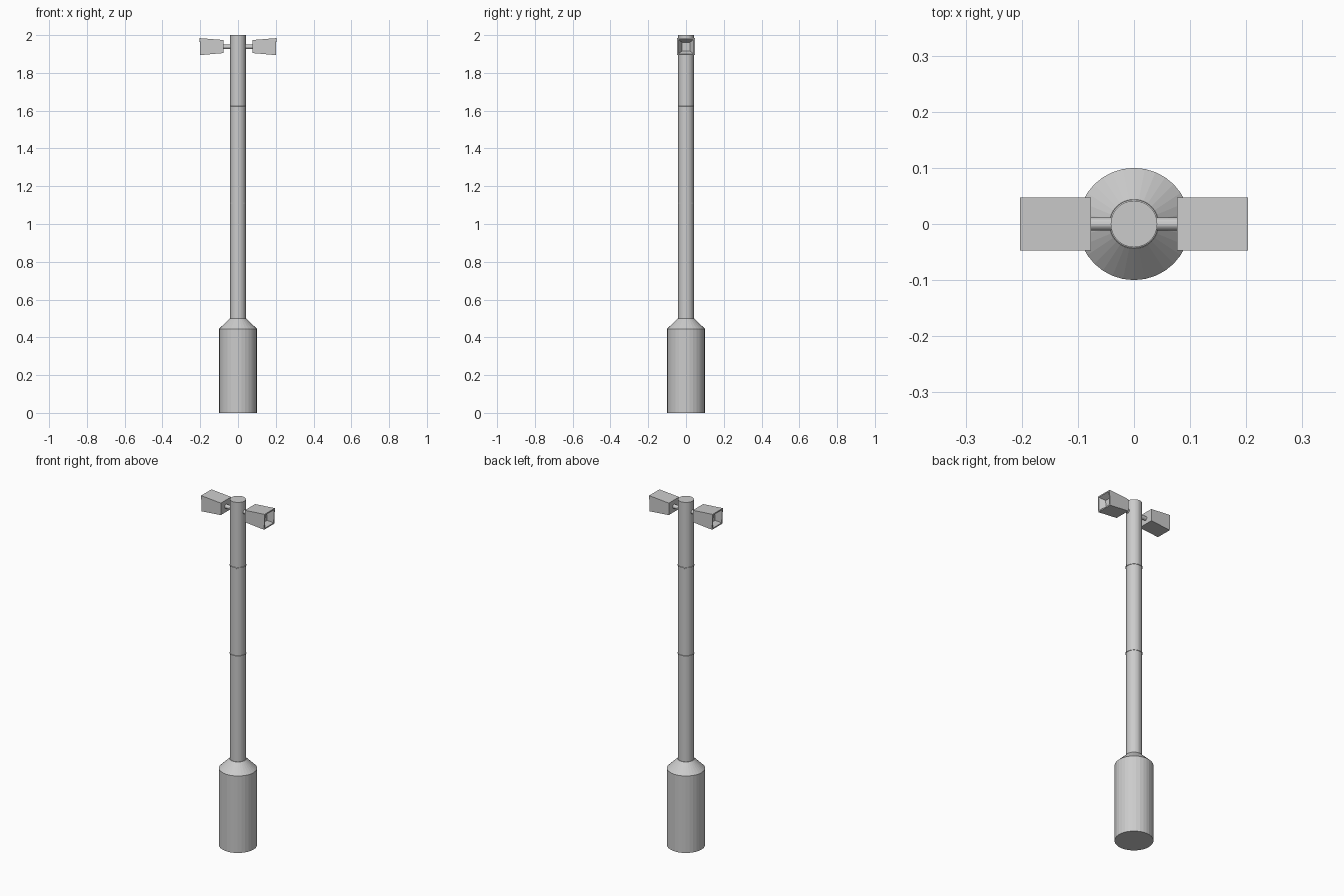
import bpy, bmesh, math
from mathutils import Vector

if "Cube" in bpy.data.objects:
    bpy.data.objects.remove(bpy.data.objects["Cube"])

SIDES = 32


def finish(bm, name):
    bmesh.ops.recalc_face_normals(bm, faces=bm.faces[:])
    mesh = bpy.data.meshes.new(name)
    bm.to_mesh(mesh)
    bm.free()
    obj = bpy.data.objects.new(name, mesh)
    bpy.context.collection.objects.link(obj)
    return obj


def lathe(name, profile):
    """Closed solid of revolution from (radius, z) points."""
    bm = bmesh.new()
    rings = []
    for r, z in profile:
        rings.append([bm.verts.new((r * math.cos(a), r * math.sin(a), z))
                      for a in (2 * math.pi * i / SIDES for i in range(SIDES))])
    for lo, hi in zip(rings, rings[1:]):
        for i in range(SIDES):
            j = (i + 1) % SIDES
            bm.faces.new((lo[i], lo[j], hi[j], hi[i]))
    bm.faces.new(rings[0])
    bm.faces.new(rings[-1])
    return finish(bm, name)


def lamp_head(name, side):
    """Flared box whose outer mouth funnels in to a small lens."""
    # sections: x at top, x at bottom, half width, z bottom, z top
    sections = [
        (0.077, 0.077, 0.047, 1.905, 1.974),
        (0.203, 0.200, 0.047, 1.894, 1.984),
        (0.203, 0.200, 0.040, 1.901, 1.977),
        (0.172, 0.171, 0.021, 1.915, 1.962),
    ]
    bm = bmesh.new()
    loops = []
    for xt, xb, w, zb, zt in sections:
        loops.append([bm.verts.new(p) for p in (
            (side * xb, -w, zb), (side * xb, w, zb),
            (side * xt, w, zt), (side * xt, -w, zt))])
    for a, b in zip(loops, loops[1:]):
        for i in range(4):
            j = (i + 1) % 4
            bm.faces.new((a[i], a[j], b[j], b[i]))
    bm.faces.new(loops[0])
    bm.faces.new(loops[-1])
    return finish(bm, name)


# Weighted base with sloped shoulder
lathe("base", [(0.1, 0), (0.1, 0.445), (0.044, 0.5)])

# Pole with two thin seam rings
pole = [(0.0415, 0.48)]
for z in (1.11, 1.62):
    pole += [(0.0415, z - 0.004), (0.0435, z - 0.003),
             (0.0435, z + 0.003), (0.0415, z + 0.004)]
pole.append((0.0415, 2.0))
lathe("pole", pole)

# Arms and lamp heads on both sides
for label, side in (("left", -1), ("right", 1)):
    lamp_head(label + "_lamp_head", side)
    bpy.ops.mesh.primitive_cylinder_add(
        vertices=16, radius=0.0115, depth=0.05,
        location=(side * 0.058, 0, 1.938), rotation=(0, math.pi / 2, 0))
    bpy.context.object.name = label + "_arm"
